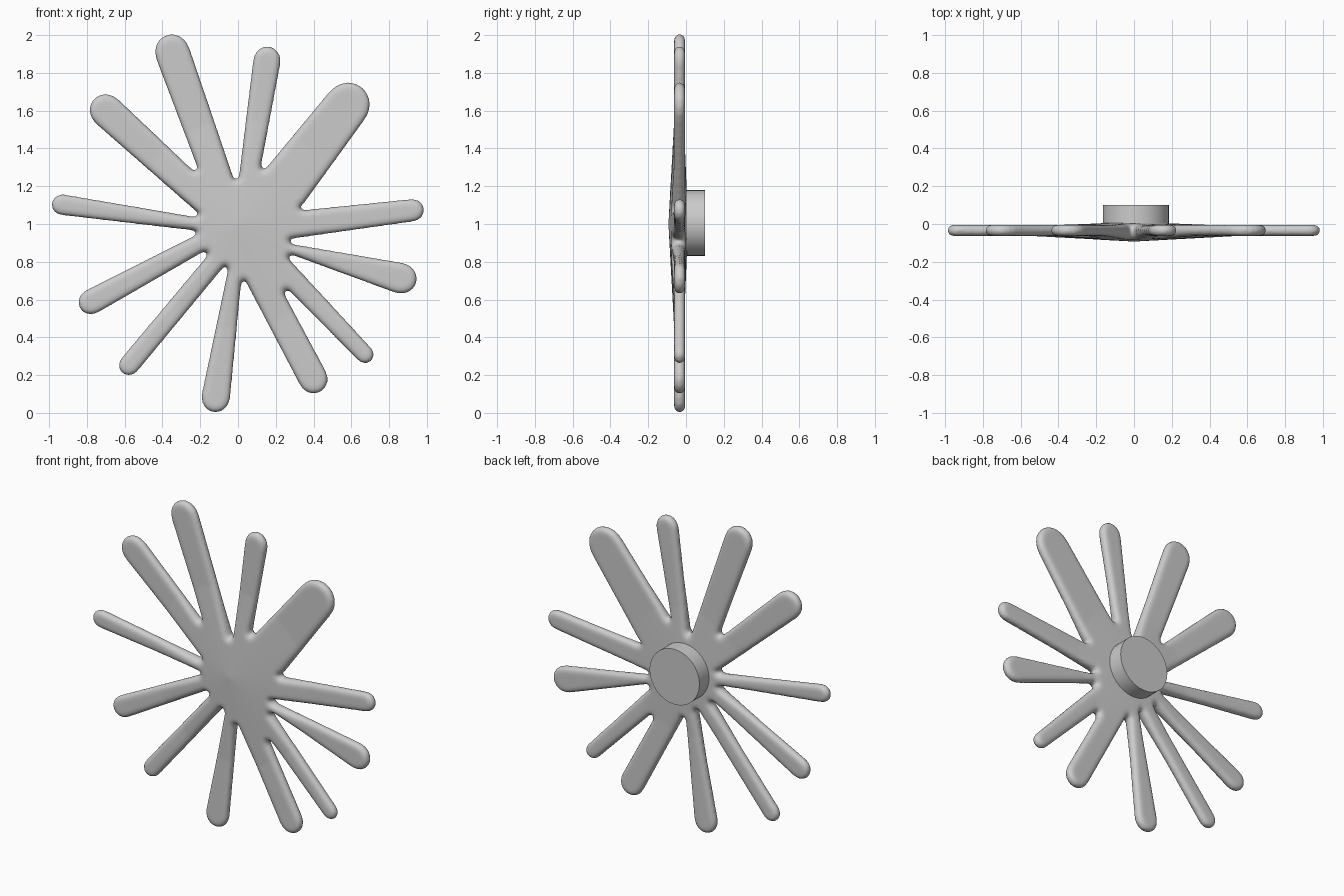
import bpy, bmesh, math
from mathutils import Vector, Matrix

if "Cube" in bpy.data.objects:
    bpy.data.objects.remove(bpy.data.objects["Cube"])

# Each arm, clockwise from the tall upper-left one:
# tip x, tip z, half width near the tip, then the notch that follows it (x, z)
ARMS = [
    (-.38, 2.00, .093, -.01, 1.235),
    (.165, 1.94, .073, .13, 1.29),
    (.655, 1.725, .120, .33, 1.085),
    (.985, 1.08, .060, .275, .915),
    (.945, .69, .082, .27, .83),
    (.705, .275, .048, .25, .65),
    (.435, .11, .078, .03, .70),
    (-.13, .003, .076, -.065, .775),
    (-.612, .21, .055, -.165, .85),
    (-.838, .555, .067, -.22, .955),
    (-.987, 1.11, .055, -.21, 1.05),
    (-.765, 1.66, .088, -.22, 1.285),
]
HUB = Vector((0, 1))
ROUND = .029          # half thickness of the arms
MID_Y = -.034         # middle plane of the arms


def splat_outline():
    pts = []
    for i, (tx, tz, hw, vx, vz) in enumerate(ARMS):
        tip, after = Vector((tx, tz)), Vector((vx, vz))
        before = Vector(ARMS[i - 1][3:])
        axis = (tip - (before + after) / 2).normalized()
        left = Vector((-axis.y, axis.x))
        length = hw * 1.15
        base = tip - axis * length
        # rounded arm end
        for k in range(11):
            a = math.pi * k / 10
            pts.append(base + left * hw * math.cos(a) + axis * length * math.sin(a) ** .9)
        # rounded notch between this arm and the next
        out = (after - HUB).normalized()
        side = Vector((-out.y, out.x))
        for s, o in ((.016, .022), (.009, .006), (0, 0), (-.009, .006), (-.016, .022)):
            pts.append(after + side * s + out * o)
    return pts


def evaluated_mesh(obj):
    deps = bpy.context.evaluated_depsgraph_get()
    return bpy.data.meshes.new_from_object(obj.evaluated_get(deps))


# Splat: filled outline with a rounded rim
outline = splat_outline()
curve = bpy.data.curves.new("splat_outline", 'CURVE')
curve.dimensions = '2D'
curve.fill_mode = 'BOTH'
curve.bevel_depth = ROUND
curve.bevel_resolution = 4
curve.offset = -ROUND
spline = curve.splines.new('POLY')
spline.points.add(len(outline) - 1)
for p, co in zip(spline.points, outline):
    p.co = (co.x, co.y, 0, 1)
spline.use_cyclic_u = True
curve_obj = bpy.data.objects.new("splat_outline", curve)
bpy.context.collection.objects.link(curve_obj)
mesh = evaluated_mesh(curve_obj)
bpy.data.objects.remove(curve_obj)

bm = bmesh.new()
bm.from_mesh(mesh)
bmesh.ops.remove_doubles(bm, verts=bm.verts, dist=1e-4)
bm.transform(Matrix.Translation((0, MID_Y, 0)) @ Matrix.Rotation(math.pi / 2, 4, 'X'))
bmesh.ops.recalc_face_normals(bm, faces=bm.faces)
bm.to_mesh(mesh)
bm.free()

# Even surface, then softened
splat = bpy.data.objects.new("splat", mesh)
bpy.context.collection.objects.link(splat)
remesh = splat.modifiers.new("remesh", 'REMESH')
remesh.mode = 'VOXEL'
remesh.voxel_size = .011
smooth = splat.modifiers.new("smooth", 'SMOOTH')
smooth.factor = .5
smooth.iterations = 4
splat_mesh = evaluated_mesh(splat)
splat.modifiers.clear()
splat.data = splat_mesh

# Swell the hub: a low peak in front, a slight rise behind
for v in splat_mesh.vertices:
    r = (Vector((v.co.x, v.co.z)) - HUB).length
    d = max(-1, min(1, (v.co.y - MID_Y) / ROUND))
    if d < 0:
        v.co.y += d * .030 * max(0, 1 - r / .55)
    else:
        v.co.y += d * .016 * max(0, 1 - r / .40)
for p in splat_mesh.polygons:
    p.use_smooth = True

# Round mounting stub on the back
bpy.ops.mesh.primitive_cylinder_add(vertices=32, radius=.175, depth=.13,
                                    location=(.01, .036, 1.005),
                                    rotation=(math.pi / 2, 0, 0))
stub = bpy.context.object
stub.name = "back_stub"
bpy.ops.object.shade_smooth_by_angle(angle=math.radians(40))
